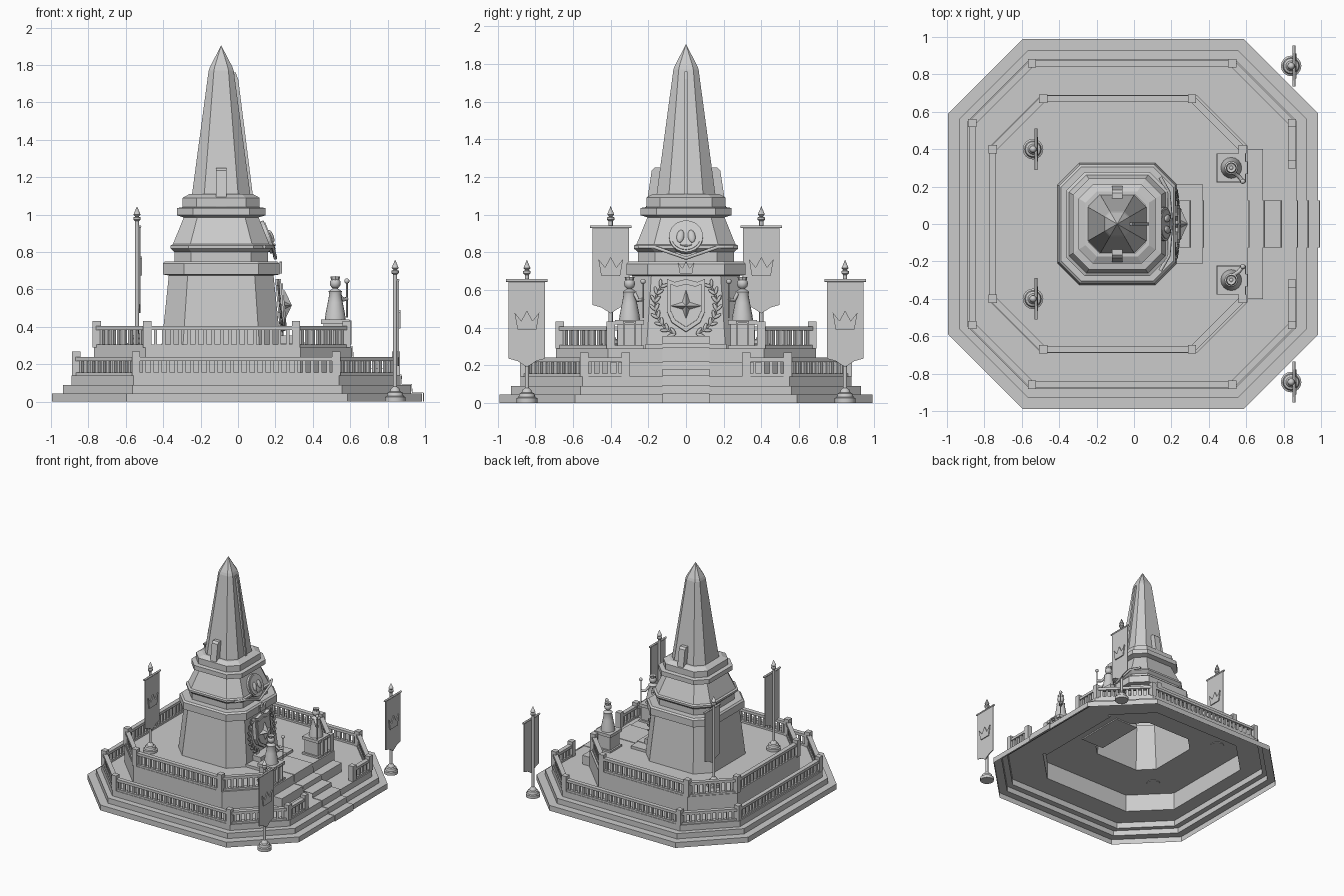
import bpy, bmesh, math
from mathutils import Vector, Matrix

cube = bpy.data.objects.get("Cube")
if cube:
    bpy.data.objects.remove(cube, do_unlink=True)

stone = bpy.data.materials.new("grey_stone")
stone.use_nodes = True
GREY = (0.6, 0.6, 0.6, 1)
stone.diffuse_color = GREY
stone.node_tree.nodes["Principled BSDF"].inputs["Base Color"].default_value = GREY


def finish(name, bm, loc=(0, 0, 0), rot=(0, 0, 0), smooth=False, fix=True):
    if fix:
        bmesh.ops.recalc_face_normals(bm, faces=bm.faces)
    mesh = bpy.data.meshes.new(name)
    bm.to_mesh(mesh)
    bm.free()
    mesh.materials.append(stone)
    ob = bpy.data.objects.new(name, mesh)
    bpy.context.scene.collection.objects.link(ob)
    ob.location, ob.rotation_euler = loc, rot
    if smooth:
        bpy.ops.object.select_all(action='DESELECT')
        ob.select_set(True)
        bpy.context.view_layer.objects.active = ob
        bpy.ops.object.shade_smooth_by_angle(angle=math.radians(40))
    return ob


def add_box(bm, lo, hi, matrix=Matrix()):
    lo, hi = Vector(lo), Vector(hi)
    size = hi - lo
    m = matrix @ Matrix.Translation((lo + hi) / 2) @ Matrix.Diagonal((*size, 1))
    bmesh.ops.create_cube(bm, size=1, matrix=m)


def box(name, lo, hi):
    bm = bmesh.new()
    add_box(bm, lo, hi)
    return finish(name, bm)


def octagon_shell(name, levels, apex=None):
    """Open-bottomed stack of chamfered rectangles: centre x, half x, half y, chamfer, z."""
    bm = bmesh.new()
    prev = None
    for cx, hx, hy, c, z in levels:
        corner = [(hx, hy - c), (hx - c, hy)]
        half = corner + [(-x, y) for x, y in reversed(corner)]
        ring = [bm.verts.new((cx + x, y, z)) for x, y in half + [(-x, -y) for x, y in half]]
        if prev:
            for i in range(8):
                j = (i + 1) % 8
                bm.faces.new((prev[i], prev[j], ring[j], ring[i]))
        prev = ring
    if apex:
        tip = bm.verts.new(apex)
        for i in range(8):
            bm.faces.new((prev[i], prev[(i + 1) % 8], tip))
    return finish(name, bm, fix=False)


def plate(name, points, depth, loc, rot=(0, 0, 0)):
    """Outline in the local y-z plane, extruded along local +x."""
    bm = bmesh.new()
    face = bm.faces.new([bm.verts.new((0, a, b)) for a, b in points])
    out = bmesh.ops.extrude_face_region(bm, geom=[face])
    bmesh.ops.translate(bm, vec=(depth, 0, 0),
                        verts=[v for v in out["geom"] if isinstance(v, bmesh.types.BMVert)])
    return finish(name, bm, loc, rot)


def lathe(name, profile, loc, steps=16):
    bm = bmesh.new()
    verts = [bm.verts.new((r, 0, z)) for r, z in profile]
    edges = [bm.edges.new(pair) for pair in zip(verts, verts[1:])]
    bmesh.ops.spin(bm, geom=verts + edges, axis=(0, 0, 1), cent=(0, 0, 0),
                   steps=steps, angle=math.tau)
    bmesh.ops.remove_doubles(bm, verts=bm.verts, dist=0.0003)
    return finish(name, bm, loc, smooth=True)


def ball(name, loc, scale, rot=(0, 0, 0)):
    bm = bmesh.new()
    bmesh.ops.create_uvsphere(bm, u_segments=12, v_segments=8, radius=1,
                              matrix=Matrix.Diagonal((*scale, 1)))
    return finish(name, bm, loc, rot, smooth=True)


def tube(name, points, radius):
    curve = bpy.data.curves.new(name, 'CURVE')
    curve.dimensions = '3D'
    curve.bevel_depth, curve.bevel_resolution, curve.use_fill_caps = radius, 1, True
    spline = curve.splines.new('POLY')
    spline.points.add(len(points) - 1)
    for p, co in zip(spline.points, points):
        p.co = (*co, 1)
    curve.materials.append(stone)
    ob = bpy.data.objects.new(name, curve)
    bpy.context.scene.collection.objects.link(ob)
    return ob


def balustrade(name, path, z, height):
    bm = bmesh.new()
    for x, y in path:
        add_box(bm, (x - .022, y - .022, z), (x + .022, y + .022, z + height + .027))
    for a, b in zip(path, path[1:]):
        a, b = Vector((*a, z)), Vector((*b, z))
        d = b - a
        m = Matrix.Translation(a) @ Matrix.Rotation(math.atan2(d.y, d.x), 4, 'Z')
        length = d.length
        add_box(bm, (0, -.016, 0), (length, .016, .016), m)
        add_box(bm, (0, -.018, height - .022), (length, .018, height), m)
        count = round(length / .043)
        for i in range(1, count):
            s = length * i / count
            add_box(bm, (s - .009, -.009, .01), (s + .009, .009, height - .01), m)
    return finish(name, bm)


# Stepped base and upper terrace, one open shell
CX = -.09
tiers = [(-.005, .99, .4, 0, .045), (-.005, .93, .37, .045, .09),
         (-.01, .88, .33, .09, .14), (-.08, .69, .275, .14, .29)]
levels = []
for cx, h, c, z0, z1 in tiers:
    levels += [(cx, h, h, c, z0), (cx, h, h, c, z1)]
octagon_shell("stepped_base", levels + [(CX, .32, .325, .115, .29)])

# Monument body with its ledges, then the obelisk
body = [(.32, .29), (.28, .675), (.312, .68), (.312, .738), (.3, .75), (.25, .75), (.25, .8),
        (.272, .82), (.272, .835), (.258, .842), (.2, .985), (.237, .997), (.237, 1.035),
        (.206, 1.04), (.206, 1.09), (.17, 1.11), (.15, 1.11)]
octagon_shell("monument_body", [(CX, h, h + .005, h * .36, z) for h, z in body])
shaft = [(.157, 1.1), (.067, 1.77), (.06, 1.79)]
octagon_shell("obelisk", [(CX, h, h, h * .42, z) for h, z in shaft], (CX, 0, 1.905))
plate("obelisk_front_fin", [(-.06, 1.76), (-.012, 1.76), (.002, 1.72), (.085, 1.06), (0, 1.06)],
      .018, (0, .009, 0), (0, 0, -math.pi / 2))
for side, s in (("left", 1), ("right", -1)):
    plate(side + "_buttress", [(s * y, z) for y, z in
          [(.1, 1.04), (.212, 1.04), (.182, 1.235), (.165, 1.25), (.1, 1.25)]],
          .055, (-.117, 0, 0))

# Round emblem on the sloping front face
TILT = -.37
bm = bmesh.new()
for radius, depth in ((.09, .03), (.078, .04)):
    bmesh.ops.create_cone(bm, cap_ends=True, segments=24, radius1=radius, radius2=radius,
                          depth=depth, matrix=Matrix.Rotation(math.pi / 2, 4, 'Y'))
finish("round_emblem", bm, (.155, 0, .88), (0, TILT, 0))
for s in (1, -1):
    ball("emblem_mask", (.178, s * .03, .885), (.012, .02, .036), (s * .15, TILT, 0))
tube("emblem_garland", [(.195, y, .835 + 8 * y * y) for y in (-.03, -.015, 0, .015, .03)], .005)
tube("pointed_trim", [(.14, -.25, .828), (.185, -.17, .828), (.2, 0, .768),
                      (.185, .17, .828), (.14, .25, .828)], .01)

crown = [(-.05, -.045), (.05, -.045), (.066, .045), (.03, 0), (0, .055), (-.03, 0), (-.066, .045)]
plate("ledge_crown", [(a * .65, b * .65) for a, b in crown], .012, (.222, 0, .715))

# Shield with star and laurel branches
half = [(.0, .145), (.06, .13), (.1, .145), (.1, -.03), (.075, -.085), (0, -.135)]
shield = half + [(-y, z) for y, z in reversed(half[1:-1])]
for name, k, depth in (("shield_rim", 1, .03), ("shield_field", .82, .038)):
    plate(name, [(y * k, z * k) for y, z in shield], depth, (.212, 0, .51), (0, -.09, 0))
bm = bmesh.new()
tip = bm.verts.new((.04, 0, 0))
star = []
for i in range(8):
    r = .028 if i % 2 else .085
    star.append(bm.verts.new((0, r * math.cos(i * math.pi / 4), r * math.sin(i * math.pi / 4))))
for i in range(8):
    bm.faces.new((star[i], star[(i + 1) % 8], tip))
finish("shield_star", bm, (.248, 0, .515))
for s in (1, -1):
    stem = []
    for i in range(8):
        a = math.radians(-70 + 15 * i)
        y, z = .165 * math.cos(a), .52 + .165 * math.sin(a)
        x = .235 - .09 * (z - .4)
        stem.append((x, s * y, z))
        for turn in (-.6, .6):
            d = a + math.pi / 2 + turn
            ball("laurel_leaf", (x, s * (y + .02 * math.cos(d)), z + .02 * math.sin(d)),
                 (.006, .023, .009), (s * d, 0, 0))
    tube("laurel_stem", stem, .005)

# Plinth, broad step and carpeted stair on the axis
box("front_slab", (.15, -.215, .28), (.365, .215, .312))
box("front_plinth", (.15, -.125, .3), (.3, .125, .355))
box("terrace_step", (.58, -.4, .14), (.69, .4, .215))
run = [(.3, .355), (.302, .317), (.37, .317), (.372, .295), (.615, .295), (.618, .22), (.695, .22),
       (.698, .18), (.785, .18), (.788, .145), (.875, .145), (.878, .095), (.93, .095), (.933, .05),
       (.993, .05), (.995, 0)]
bm = bmesh.new()
rows = [[bm.verts.new((x, y, z)) for y in (-.125, .125)] for x, z in run]
for a, b in zip(rows, rows[1:]):
    bm.faces.new((a[0], b[0], b[1], a[1]))
carpet = finish("stair_carpet", bm, fix=False)
mod = carpet.modifiers.new("thickness", 'SOLIDIFY')
mod.thickness = .005

# Balustrades, mirrored front to back
lower = [(.845, .32), (.845, .54), (.525, .86), (-.545, .86), (-.865, .54)]
upper = [(.58, .4), (.31, .67), (-.485, .67), (-.755, .4)]
for name, path, z, h in (("lower_balustrade", lower, .14, .1), ("upper_balustrade", upper, .29, .115)):
    balustrade(name, path + [(x, -y) for x, y in reversed(path)], z, h)

for side, s in (("left", 1), ("right", -1)):
    # Robed statue with staff on a pedestal
    x, y = .52, s * .3
    bm = bmesh.new()
    for r, z0, z1 in ((.078, .28, .305), (.064, .3, .42), (.076, .415, .44)):
        add_box(bm, (x - r, y - r, z0), (x + r, y + r, z1))
    finish(side + "_pedestal", bm)
    bm = bmesh.new()
    for a, b in ((-.034, -.024), (.024, .034)):
        add_box(bm, (x + .06, y + a, .305), (x + .088, y + b, .435))
    add_box(bm, (x + .06, y - .034, .425), (x + .088, y + .034, .435))
    finish(side + "_pedestal_frame", bm)
    lathe(side + "_statue_robe", [(0, .44), (.056, .44), (.052, .47), (.04, .53), (.032, .575),
                                  (.036, .59), (.014, .605), (.012, .62)], (x, y, 0))
    ball(side + "_statue_head", (x, y, .633), (.029, .029, .03))
    lathe(side + "_statue_crown", [(.022, .65), (.026, .668), (.01, .662), (0, .672)], (x, y, 0), 8)
    hand = (.582, s * .228, .55)
    tube(side + "_statue_arm", [(x + .01, y - s * .025, .585), (.56, s * .255, .545), hand], .011)
    tube(side + "_staff", [(.582, s * .228, .45), (.582, s * .228, .64)], .005)
    ball(side + "_staff_head", (.582, s * .228, .645), (.014, .014, .014))

    # Flagpoles with hanging banners
    for place, px, py, pz in (("front", .84, .845, 0), ("rear", -.54, .4, .285)):
        name = place + "_" + side
        py *= s
        lathe(name + "_pole", [(0, 0), (.055, 0), (.055, .025), (.045, .03), (.04, .05), (.028, .055),
                               (.022, .07), (.011, .08), (.011, .68), (.02, .688), (.02, .7),
                               (.009, .705), (.019, .715), (0, .76)], (px, py, pz))
        tube(name + "_crossbar", [(px + .016, py - .11, pz + .65), (px + .016, py + .11, pz + .65)], .008)
        plate(name + "_banner", [(-.097, .65), (.097, .65), (.097, .235), (.05, .222), (0, .19),
                                 (-.05, .222), (-.097, .235)], .008, (px + .012, py, pz))
        plate(name + "_banner_crown", crown, .008, (px + .02, py, pz + .435))
